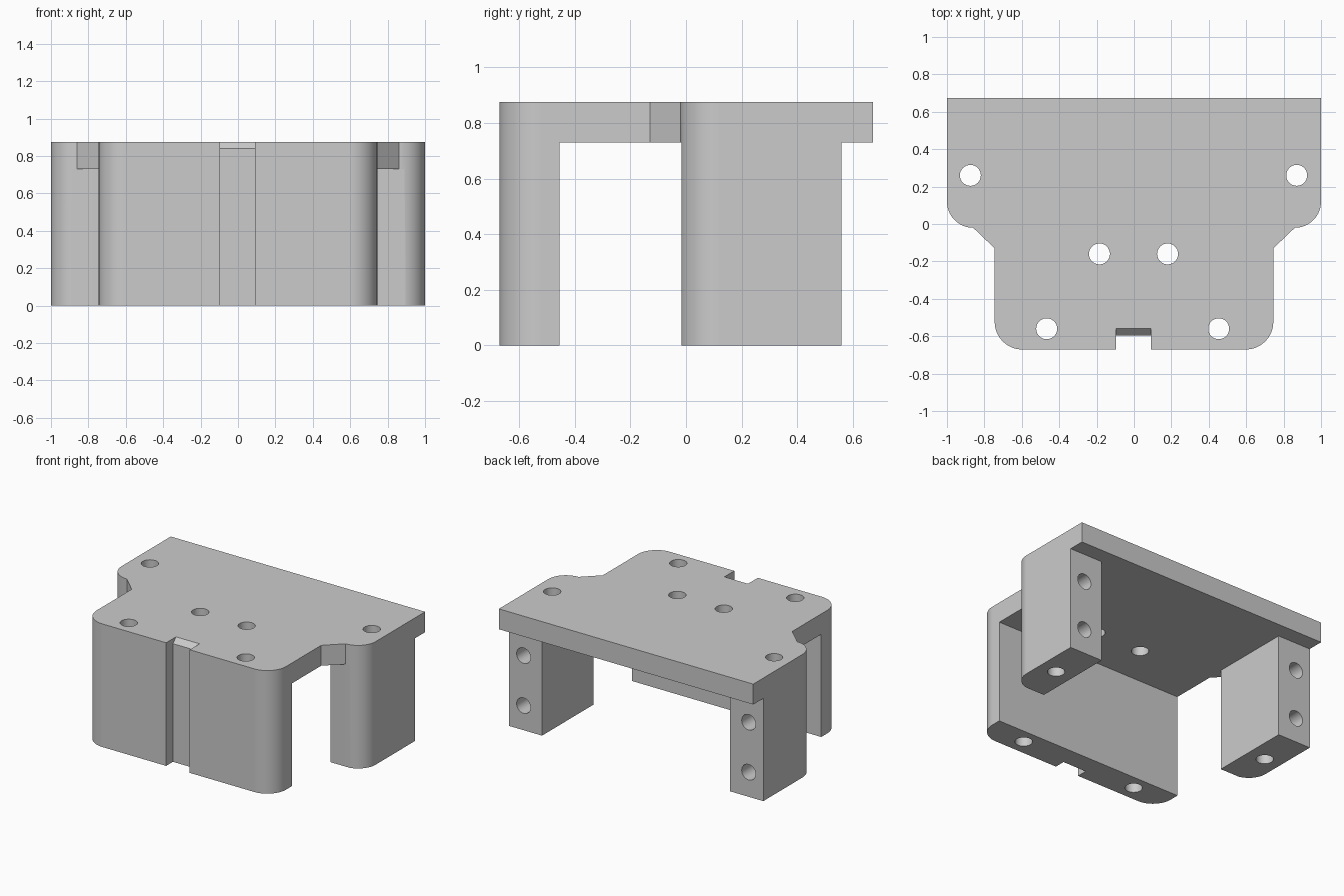
import bpy, bmesh, math

if "Cube" in bpy.data.objects:
    bpy.data.objects.remove(bpy.data.objects["Cube"])

H, DECK = 0.875, 0.73          # overall height, underside of the top plate
grey = bpy.data.materials.new("plain grey")
grey.diffuse_color = (0.6, 0.6, 0.6, 1)
grey.use_nodes = True
grey.node_tree.nodes["Principled BSDF"].inputs["Base Color"].default_value = grey.diffuse_color


def prism(name, pts, z0, z1):
    """Extrude an xy outline from z0 to z1."""
    bm = bmesh.new()
    face = bm.faces.new([bm.verts.new((x, y, z0)) for x, y in pts])
    top = bmesh.ops.extrude_face_region(bm, geom=[face])["geom"]
    bmesh.ops.translate(bm, vec=(0, 0, z1 - z0),
                        verts=[v for v in top if isinstance(v, bmesh.types.BMVert)])
    bmesh.ops.recalc_face_normals(bm, faces=bm.faces)
    mesh = bpy.data.meshes.new(name)
    bm.to_mesh(mesh)
    bm.free()
    mesh.materials.append(grey)
    obj = bpy.data.objects.new(name, mesh)
    bpy.context.collection.objects.link(obj)
    return obj


def arc(cx, cy, r, a0, a1, n=16):
    return [(cx + r * math.cos(math.radians(a0 + (a1 - a0) * i / n)),
             cy + r * math.sin(math.radians(a0 + (a1 - a0) * i / n))) for i in range(n + 1)]


def pin(name, loc, r, depth, rot=(0, 0, 0)):
    bpy.ops.mesh.primitive_cylinder_add(vertices=32, radius=r, depth=depth,
                                        location=loc, rotation=rot)
    obj = bpy.context.object
    obj.name = name
    obj.data.materials.append(grey)
    return obj


def mirrored(half):
    return half + [(-x, y) for x, y in reversed(half)]


# Bracket body: mirrored plan outline, full height
half = ([(1, 0.673)] + list(reversed(arc(0.86, 0.12, 0.14, -90, 0)))
        + [(0.745, -0.13)] + list(reversed(arc(0.597, -0.523, 0.148, -90, 0))))
body = prism("bracket_body", mirrored(half), 0, H)

# Space under the plate, leaving the front wall and two rear legs
void = mirrored([(0.74, 0.56), (0.74, -0.017), (1.2, -0.017), (1.2, -0.455)])
void = [(-1.2, 0.9), (1.2, 0.9), (1.2, 0.56)] + void + [(-1.2, 0.56)]
cutters = [prism("underside_cutter", void, -0.2, DECK)]

# Front groove, chamfered at its top
groove = prism("groove_cutter", [(-0.095, -0.8), (0.09, -0.8),
                                 (0.09, -0.595), (-0.095, -0.595)], -0.1, H + 0.1)
for z, y in ((H - 0.035, None), (H + 0.1, -0.46)):
    if y is None:
        bm = bmesh.new()
        bm.from_mesh(groove.data)
        bmesh.ops.bisect_plane(bm, geom=bm.verts[:] + bm.edges[:] + bm.faces[:],
                               plane_co=(0, 0, z), plane_no=(0, 0, 1))
        bm.to_mesh(groove.data)
        bm.free()
    else:
        for v in groove.data.vertices:
            if v.co.z > H and v.co.y > -0.7:
                v.co.y = y
cutters.append(groove)

# Vertical through holes
for x, y in ((-0.875, 0.26), (0.87, 0.26), (-0.185, -0.16),
             (0.18, -0.16), (-0.467, -0.56), (0.453, -0.56)):
    cutters.append(pin("bolt_hole_cutter", (x, y, 0.45), 0.056, 1.4))

# Blind holes in the back of each leg
for x in (-0.885, 0.885):
    for z in (0.175, 0.53):
        cutters.append(pin("leg_hole_cutter", (x, 0.46, z), 0.055, 0.4, (math.pi / 2, 0, 0)))

for c in cutters:
    c.hide_render = True
    c.hide_set(True)
    mod = body.modifiers.new(c.name, 'BOOLEAN')
    mod.operation, mod.solver, mod.object = 'DIFFERENCE', 'EXACT', c

# Apply the cuts and remove the cutters
bpy.context.view_layer.update()
final = bpy.data.meshes.new_from_object(body.evaluated_get(bpy.context.evaluated_depsgraph_get()))
body.modifiers.clear()
body.data = final
final.materials.clear()
final.materials.append(grey)
for p in final.polygons:
    p.material_index = 0
for c in cutters:
    bpy.data.objects.remove(c)

# Smooth rounded corners and holes, crisp edges
bpy.ops.object.select_all(action='DESELECT')
body.select_set(True)
bpy.context.view_layer.objects.active = body
bpy.ops.object.shade_smooth_by_angle(angle=math.radians(25))
weighted = body.modifiers.new("weighted_normals", 'WEIGHTED_NORMAL')
weighted.keep_sharp = True
